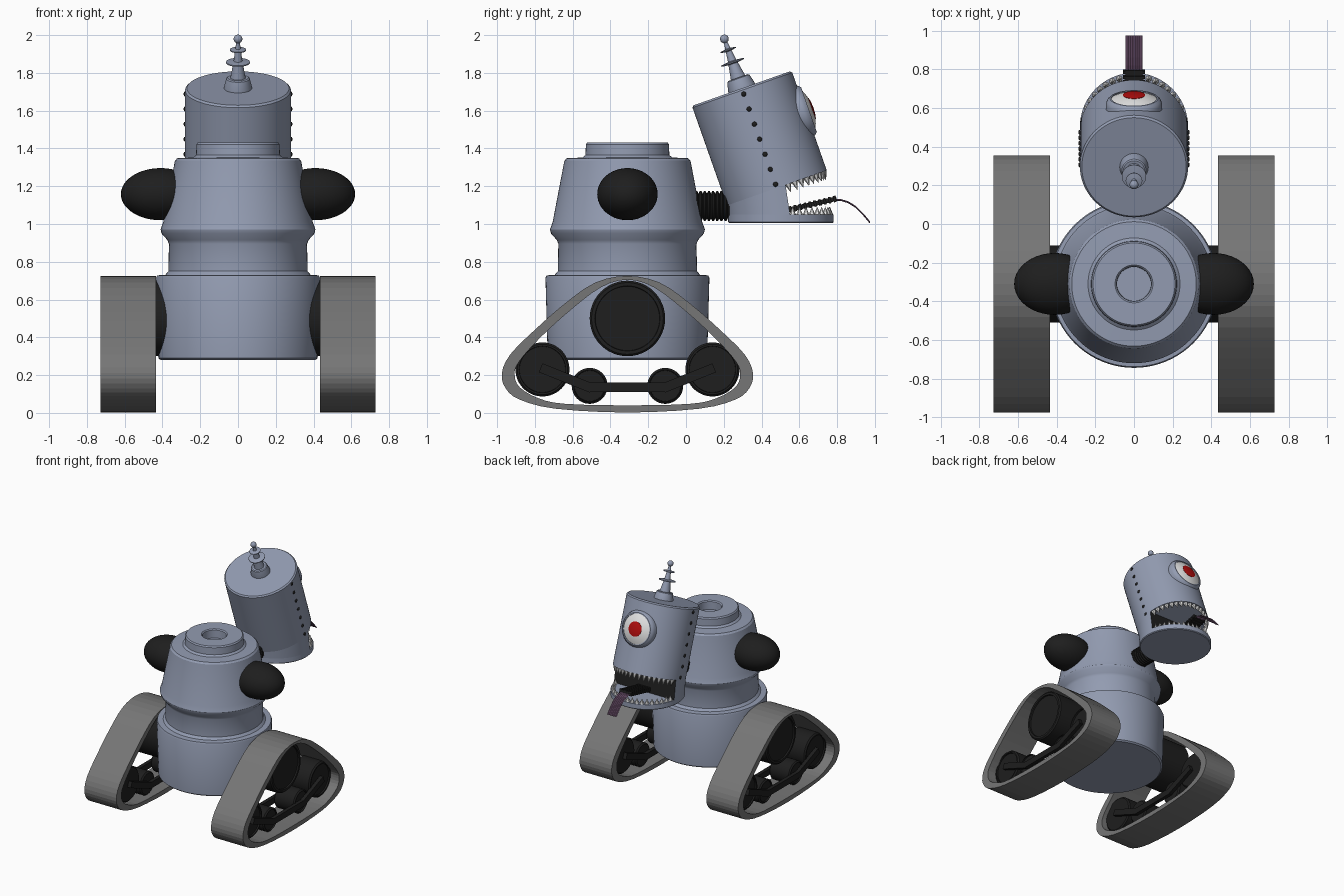
import bpy, bmesh, math
from math import sin, cos, pi, radians
from mathutils import Matrix, Vector

cube = bpy.data.objects.get("Cube")
if cube:
    bpy.data.objects.remove(cube, do_unlink=True)


def material(name, rgb):
    m = bpy.data.materials.new(name)
    m.use_nodes = True
    m.diffuse_color = (*rgb, 1)
    m.node_tree.nodes["Principled BSDF"].inputs["Base Color"].default_value = (*rgb, 1)
    return m


STEEL = material("blue grey steel", (0.29, 0.33, 0.44))
BLACK = material("black rubber", (0.013, 0.013, 0.013))
TREAD = material("tread grey", (0.18, 0.18, 0.18))
WHITE = material("eye white", (0.75, 0.75, 0.75))
RED = material("pupil red", (0.45, 0.004, 0.004))
PURPLE = material("tongue purple", (0.15, 0.08, 0.15))
smooth = []


def finish(name, bm, mats, M=Matrix(), soft=True):
    bmesh.ops.recalc_face_normals(bm, faces=bm.faces[:])
    bm.transform(M)
    me = bpy.data.meshes.new(name)
    bm.to_mesh(me)
    bm.free()
    for m in mats:
        me.materials.append(m)
    ob = bpy.data.objects.new(name, me)
    bpy.context.collection.objects.link(ob)
    if soft:
        smooth.append(ob)
    return ob


def lathe(name, prof, mat, M=Matrix(), n=64):
    """Spin a (radius, height) profile around local z."""
    bm = bmesh.new()
    vs = [bm.verts.new((r, 0, z)) for r, z in prof]
    es = [bm.edges.new(p) for p in zip(vs, vs[1:])]
    bmesh.ops.spin(bm, geom=vs + es, cent=(0, 0, 0), axis=(0, 0, 1), angle=2 * pi, steps=n)
    bmesh.ops.remove_doubles(bm, verts=bm.verts[:], dist=1e-5)
    return finish(name, bm, [mat], M)


def ellipsoid(name, size, mat, M):
    bm = bmesh.new()
    bmesh.ops.create_uvsphere(bm, u_segments=40, v_segments=24, radius=1)
    return finish(name, bm, [mat], M @ Matrix.Diagonal((*size, 1)))


def box(name, size, mat, M):
    bm = bmesh.new()
    bmesh.ops.create_cube(bm, size=1)
    return finish(name, bm, [mat], M @ Matrix.Diagonal((*size, 1)), False)


def at(x, y, z):
    return Matrix.Translation((x, y, z))


def rot(deg, axis):
    return Matrix.Rotation(radians(deg), 4, axis)


MID = -0.31  # y of the body axis

# Body
lathe("body", [(0, .28), (.41, .28), (.422, .29), (.434, .715), (.428, .728), (.385, .731),
               (.368, .75), (.366, .895), (.374, .915), (.405, .95), (.41, .972), (.396, 1.01),
               (.334, 1.335), (.322, 1.348), (.238, 1.352), (.222, 1.365), (.22, 1.422),
               (.212, 1.432), (.098, 1.432), (.09, 1.424), (.088, 1.36), (0, 1.36)],
      STEEL, at(0, MID, 0), 80)

# Track loop: half outlines as (distance from middle, height), top to bottom
OUTER = [(0, .725), (.17, .69), (.33, .58), (.49, .44), (.62, .31), (.665, .21),
         (.645, .13), (.57, .07), (.38, .022), (0, .002)]
INNER = [(0, .705), (.14, .665), (.30, .545), (.46, .40), (.575, .27), (.597, .2),
         (.57, .135), (.47, .077), (.33, .048), (0, .04)]


def loop(half, steps=3):
    """Mirror a half outline and round it as a closed spline."""
    pts = [Vector(p) for p in half] + [Vector((-a, b)) for a, b in half[-2:0:-1]]
    out = []
    for i in range(len(pts)):
        a, b, c, d = (pts[(i + k) % len(pts)] for k in (-1, 0, 1, 2))
        for s in range(steps):
            t = s / steps
            out.append(b + (c - a) * t / 2 + (2 * a - 5 * b + 4 * c - d) * t * t / 2
                       + (3 * b - a - 3 * c + d) * t ** 3 / 2)
    return out


def track(name, x0, x1):
    bm = bmesh.new()
    rings = []
    for o, i in zip(loop(OUTER), loop(INNER)):
        rings.append([bm.verts.new((x, MID + p.x, max(p.y, 0)))
                      for x, p in ((x0, o), (x1, o), (x1, i), (x0, i))])
    for k, r in enumerate(rings):
        q = rings[(k + 1) % len(rings)]
        for j in range(4):
            bm.faces.new((r[j], r[(j + 1) % 4], q[(j + 1) % 4], q[j]))
    finish(name, bm, [TREAD], soft=False)


def wheel(name, side, y, z, r, x0, x1):
    prof = [(0, x0), (r - .01, x0), (r, x0 + .01), (r, x1 - .01), (r - .01, x1),
            (r * .86, x1), (r * .85, x1 - .012), (0, x1 - .012)]
    lathe(name, prof, BLACK, at(0, MID + y, z) @ rot(90 * side, 'Y'), 48)


def bar(name, x, a, b):
    d = Vector(b) - Vector(a)
    c = (Vector(a) + Vector(b)) / 2
    box(name, (.03, d.length + .02, .05), BLACK,
        at(x, MID + c.x, c.y) @ rot(math.degrees(math.atan2(d.y, d.x)), 'X'))


# Running gear and shoulders on both sides
for s, tag in ((1, "left"), (-1, "right")):
    track(tag + "_track", s * .435, s * .728)
    wheel(tag + "_drive_wheel", s, 0, .5, .2, .34, .66)
    for e, end in ((1, "rear"), (-1, "front")):
        wheel(f"{tag}_{end}_wheel", s, e * .45, .23, .143, .47, .66)
        wheel(f"{tag}_{end}_roller", s, e * .2, .143, .095, .47, .66)
        for x in (.455, .67):
            bar(f"{tag}_{end}_link", s * x, (e * .2, .135), (e * .45, .235))
    for x in (.455, .67):
        bar(tag + "_axle_bar", s * x, (-.2, .135), (.2, .135))
    ellipsoid(tag + "_shoulder", (.21, .16, .138), BLACK, at(s * .41, MID, 1.158))

# Ribbed neck
ribs = [(0, 0)]
for k in range(9):
    ribs += [(.066, k * .022), (.08, k * .022 + .006), (.08, k * .022 + .014)]
ribs += [(.066, .2), (0, .2)]
lathe("neck", ribs, BLACK, at(0, .045, 1.095) @ rot(-90, 'X'), 32)

# Head: tilted skull over a level jaw
TILT = rot(19.4, 'X')
SKULL = at(0, .481, 1.191) @ TILT  # origin at the mouth plane
JAW = at(0, .502, 1.005)
R, H, JH = .28, .559, .045
lathe("skull", [(0, 0), (R, 0), (R, H - .01), (R - .01, H), (0, H)], STEEL, SKULL, 72)
lathe("jaw", [(0, 0), (R - .006, 0), (R, .006), (R, JH), (0, JH)], STEEL, JAW, 72)

# Cheeks join skull and jaw behind the mouth; the front wall is dark
bm = bmesh.new()
low, high = [], []
for k in range(41):
    a = radians(170 + 5 * k)
    p = Vector((R * cos(a), R * sin(a), 0))
    low.append(bm.verts.new(JAW @ (p + Vector((0, 0, JH)))))
    high.append(bm.verts.new(SKULL @ p))
for k in range(40):
    bm.faces.new((low[k], low[k + 1], high[k + 1], high[k]))
bm.faces.new((low[-1], low[0], high[0], high[-1])).material_index = 1
finish("cheeks", bm, [STEEL, BLACK])


# Teeth rows along both lips
def teeth(name, M, count, size, height):
    bm = bmesh.new()
    for k in range(count):
        a = radians(14 + 152 * k / (count - 1))
        pos = at((R - .02) * cos(a), (R - .02) * sin(a), height / 2)
        bmesh.ops.create_cone(bm, segments=6, radius1=size, radius2=0, depth=abs(height),
                              cap_ends=True, matrix=M @ pos @ rot(0 if height > 0 else 180, 'X'))
    finish(name, bm, [WHITE], soft=False)


teeth("upper_teeth", SKULL, 19, .018, -.048)
teeth("lower_teeth", JAW @ at(0, 0, JH), 19, .017, .042)

# Rivets down each side of the skull
for s in (1, -1):
    for k in range(7):
        ellipsoid("rivet", (.008, .013, .013), BLACK, SKULL @ at(s * R, 0, .02 + k * .0845))

# Eye
EYE = SKULL @ at(0, R, .335) @ rot(-90, 'X')
lathe("eye_socket", [(0, -.07), (.145, -.07), (.145, -.012), (.138, .005), (.125, .018),
                     (.117, .018), (.117, 0), (0, 0)], STEEL, EYE, 48)


def dome(r):
    return .042 - .03 * (r / .118) ** 2


lathe("eyeball", [(r, dome(r)) for r in (0, .03, .058, .08, .1, .118)] + [(.118, 0)], WHITE, EYE, 48)
lathe("pupil", [(r, dome(r) + .002) for r in (0, .03, .045, .058)] + [(.058, .025)], RED, EYE, 32)

# Antenna
TOP = SKULL @ at(0, 0, H)
lathe("antenna", [(.074, -.005), (.074, .008), (.062, .055), (.055, .06), (.04, .06),
                  (.026, .138), (.063, .143), (.063, .149), (.023, .154), (.016, .208),
                  (.043, .213), (.043, .218), (.014, .223), (.008, .27), (0, .27)], STEEL, TOP, 32)
ellipsoid("antenna_ball", (.023, .023, .023), STEEL, TOP @ at(0, 0, .277))

# Tongue: ribbed dark root and a grooved hanging strip
ROOT = at(0, .67, 1.105) @ rot(13, 'X')
box("tongue_root", (.09, .26, .024), BLACK, ROOT)
for k in range(10):
    box("tongue_rib", (.112, .014, .034), BLACK, ROOT @ at(0, -.12 + k * .0267, 0))

PATH = [(.78, 1.128), (.82, 1.127), (.86, 1.115), (.90, 1.09), (.94, 1.05), (.975, 1.008)]
bm = bmesh.new()
rows = []
for y, z in PATH:
    rows.append([bm.verts.new((-.043 + .086 * k / 12, y, z + .005 * (k % 2))) for k in range(13)])
for a, b in zip(rows, rows[1:]):
    for k in range(12):
        bm.faces.new((a[k], a[k + 1], b[k + 1], b[k]))
strip = finish("tongue_strip", bm, [PURPLE], soft=False)
mod = strip.modifiers.new("thickness", 'SOLIDIFY')
mod.thickness = .005

# Smooth rounded parts, keeping hard edges
bpy.ops.object.select_all(action='DESELECT')
for ob in smooth:
    ob.select_set(True)
bpy.context.view_layer.objects.active = smooth[0]
bpy.ops.object.shade_smooth_by_angle(angle=radians(30))
